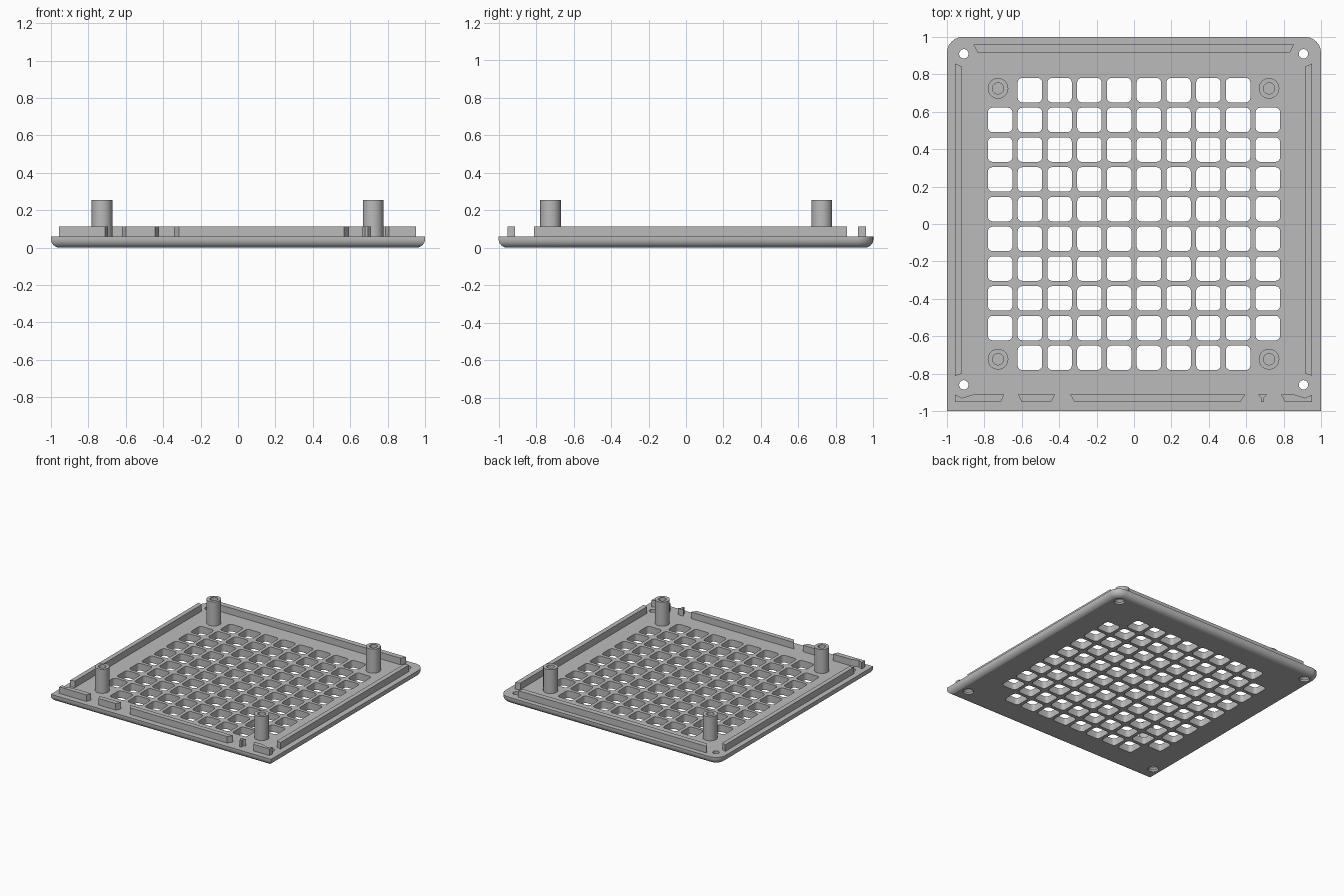
import bpy, bmesh
from math import sin, cos, pi, radians

if "Cube" in bpy.data.objects:
    bpy.data.objects.remove(bpy.data.objects["Cube"])

grey = bpy.data.materials.new("plain grey")
grey.use_nodes = True
COLOUR = (0.5, 0.5, 0.5, 1)
grey.diffuse_color = COLOUR
grey.node_tree.nodes["Principled BSDF"].inputs["Base Color"].default_value = COLOUR

TOP, RAIL_TOP, POST_TOP = 0.058, 0.112, 0.255


def loft(bm, rings):
    """Skin a stack of (outline, z) rings and cap both ends."""
    loops = [[bm.verts.new((x, y, z)) for x, y in pts] for pts, z in rings]
    n = len(loops[0])
    for a, b in zip(loops, loops[1:]):
        for i in range(n):
            j = (i + 1) % n
            bm.faces.new((a[i], a[j], b[j], b[i]))
    bm.faces.new(loops[0][::-1])
    bm.faces.new(loops[-1])


def circle(x, y, r, n=32):
    return [(x + r * cos(2 * pi * i / n), y + r * sin(2 * pi * i / n)) for i in range(n)]


def rounded(x, y, half, radii, inset=0, steps=6):
    """Square outline; radii run back-left, back-right, front-right, front-left."""
    pts = []
    for k, ((sx, sy), r) in enumerate(zip(((1, 1), (-1, 1), (-1, -1), (1, -1)), radii)):
        if r == 0:
            pts.append((x + sx * (half - inset), y + sy * (half - inset)))
            continue
        for i in range(steps + 1):
            a = (k + i / steps) * pi / 2
            pts.append((x + sx * (half - r) + (r - inset) * cos(a),
                        y + sy * (half - r) + (r - inset) * sin(a)))
    return pts


def make(name, bm):
    bmesh.ops.recalc_face_normals(bm, faces=bm.faces)
    mesh = bpy.data.meshes.new(name)
    bm.to_mesh(mesh)
    bm.free()
    mesh.materials.append(grey)
    ob = bpy.data.objects.new(name, mesh)
    bpy.context.collection.objects.link(ob)
    return ob


def smooth(ob):
    bpy.ops.object.select_all(action='DESELECT')
    ob.select_set(True)
    bpy.context.view_layer.objects.active = ob
    bpy.ops.object.shade_smooth_by_angle(angle=radians(30))
    for p in ob.data.polygons:
        if abs(p.normal.z) > 0.99:
            p.use_smooth = False


# Base plate with a rounded lower edge; only the back corners are rounded
FILLET, STEPS = 0.045, 6
rings = []
for i in range(STEPS + 1):
    a = i / STEPS * pi / 2
    rings.append((rounded(0, 0, 1, (0.085, 0.085, 0, 0), FILLET * (1 - sin(a))),
                  FILLET * (1 - cos(a))))
rings.append((rounded(0, 0, 1, (0.085, 0.085, 0, 0)), TOP))
bm = bmesh.new()
loft(bm, rings)
plate = make("base_plate", bm)

# Cutters: window grid without its corners, and countersunk screw holes
bm = bmesh.new()
for i in range(10):
    for j in range(10):
        if i in (0, 9) and j in (0, 9):
            continue
        window = rounded((i - 4.5) * 0.159, (j - 4.5) * 0.159, 0.0655, (0.025,) * 4, steps=4)
        loft(bm, [(window, -0.05), (window, 0.1)])
for x in (-0.91, 0.906):
    for y in (-0.86, 0.91):
        loft(bm, [(circle(x, y, r), z) for r, z in
                  ((0.04, -0.05), (0.04, 0.015), (0.025, 0.03), (0.025, 0.1))])
cutter = make("hole_cutter", bm)
cutter.hide_render = True

cut = plate.modifiers.new("holes", 'BOOLEAN')
cut.object = cutter
cut.operation = 'DIFFERENCE'
cut.solver = 'EXACT'
bpy.context.view_layer.update()
cut_mesh = bpy.data.meshes.new_from_object(
    plate.evaluated_get(bpy.context.evaluated_depsgraph_get()))
plate.modifiers.clear()
plate.data = cut_mesh
bpy.data.objects.remove(cutter)
smooth(plate)

# Hollow standing posts
for side, x in (("right", -0.727), ("left", 0.722)):
    for end, y in (("front", -0.723), ("back", 0.725)):
        bm = bmesh.new()
        loft(bm, [(circle(x, y, r), z) for r, z in
                  ((0.055, 0.05), (0.055, POST_TOP), (0.03, POST_TOP), (0.03, TOP + 0.005))])
        smooth(make(f"post_{end}_{side}", bm))

# Locating rails with angled ends around the rim
IN, OUT = -0.912, -0.952
rails = {
    "rail_back": [(-0.86, 0.96), (0.855, 0.96), (0.834, 0.917), (-0.835, 0.917)],
    "rail_right": [(-0.957, 0.858), (-0.92, 0.842), (-0.92, -0.8), (-0.957, -0.812)],
    "rail_left": [(0.953, 0.858), (0.915, 0.842), (0.915, -0.8), (0.953, -0.812)],
    "rail_front_right_end": [(-0.957, IN), (-0.92, -0.93), (-0.86, IN), (-0.695, IN),
                             (-0.711, OUT), (-0.957, OUT)],
    "rail_front_right": [(-0.62, IN), (-0.422, IN), (-0.444, OUT), (-0.6, OUT)],
    "rail_front_middle": [(-0.342, IN), (0.594, IN), (0.567, OUT), (-0.316, OUT)],
    "rail_front_peg": [(0.663, IN), (0.711, IN), (0.695, -0.93), (0.695, OUT),
                       (0.679, OUT), (0.679, -0.93)],
    "rail_front_left_end": [(0.786, IN), (0.857, IN), (0.915, -0.93), (0.953, IN),
                            (0.953, OUT), (0.808, OUT)],
}
for name, outline in rails.items():
    bm = bmesh.new()
    loft(bm, [(outline, 0.05), (outline, RAIL_TOP)])
    make(name, bm)
